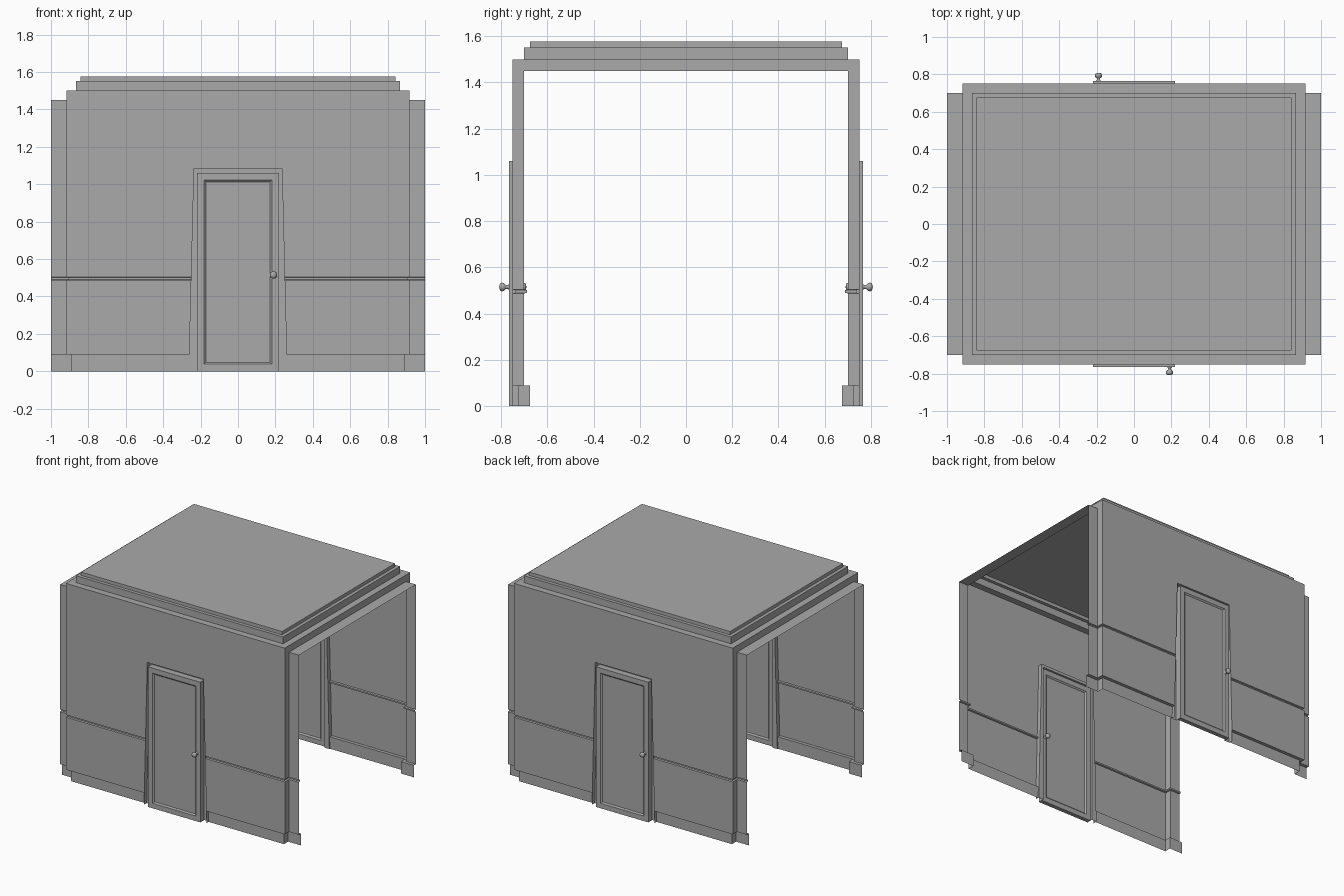
import bpy, bmesh, math
from mathutils import Matrix

cube = bpy.data.objects.get("Cube")
if cube:
    bpy.data.objects.remove(cube, do_unlink=True)

GREY = (0.4, 0.4, 0.4, 1)
plaster = bpy.data.materials.new("plain_grey")
plaster.use_nodes = True
plaster.diffuse_color = GREY
plaster.node_tree.nodes["Principled BSDF"].inputs["Base Color"].default_value = GREY

END_X, BAY_X = 1.0, 0.917      # open end and recessed bay
END_Y, BAY_Y = 0.70, 0.75
END_Z, BAY_Z = 1.45, 1.5
DOOR_X, DOOR_Z = 0.22, 1.061   # door half width and height
CASE_Z = 1.083                 # top of door casing


def add_object(name, bm, mirror=False):
    mesh = bpy.data.meshes.new(name)
    bm.to_mesh(mesh)
    bm.free()
    mesh.materials.append(plaster)
    obj = bpy.data.objects.new(name, mesh)
    bpy.context.collection.objects.link(obj)
    if mirror:
        mod = obj.modifiers.new("mirror", 'MIRROR')
        mod.use_axis = (True, True, False)
    return obj


def grid(bm, rows, skip=lambda i, j: False):
    """Join rows of points into a sheet of quads."""
    verts = [[bm.verts.new(p) for p in row] for row in rows]
    for i in range(len(rows) - 1):
        for j in range(len(rows[0]) - 1):
            if not skip(i, j):
                bm.faces.new((verts[i][j], verts[i][j + 1],
                              verts[i + 1][j + 1], verts[i + 1][j]))


def casing_x(z):
    return 0.262 - 0.027 * min(z / CASE_Z, 1)


# Walls: one sheet whose profile (inward depth, height) makes skirting and rail
profile = [(0.025, 0), (0.025, 0.09), (0, 0.09), (0, 0.487), (0.012, 0.49),
           (0.012, 0.501), (0, 0.504), (0, CASE_Z), (0, END_Z), (0, BAY_Z)]
rows = [[(END_X, -END_Y + d, z), (BAY_X - d, -END_Y + d, z),
         (BAY_X - d, -BAY_Y + d, z), (casing_x(z), -BAY_Y + d, z),
         (0, -BAY_Y + d, z)] for d, z in profile]
bm = bmesh.new()
grid(bm, rows, lambda i, j: (j == 3 and profile[i][1] < CASE_Z) or (j == 0 and i == 8))
add_object("walls", bm, True)

# Lowered ceiling at each open end, with the step up to the bay
bm = bmesh.new()
grid(bm, [[(x, -END_Y, z), (x, 0, z)]
          for x, z in ((END_X, END_Z), (BAY_X, END_Z), (BAY_X, BAY_Z))])
add_object("end_ceiling", bm, True)

# Stepped tray ceiling
steps = [(BAY_X, BAY_Y, BAY_Z), (0.867, 0.70, BAY_Z), (0.867, 0.70, 1.552),
         (0.842, 0.675, 1.552), (0.842, 0.675, 1.577)]
bm = bmesh.new()
grid(bm, [[(x, 0, z), (x, -y, z), (0, -y, z)] for x, y, z in steps])
x, y, z = steps[-1]
grid(bm, [[(x, 0, z), (x, -y, z)], [(0, 0, z), (0, -y, z)]])
add_object("tray_ceiling", bm, True)

# Tapered door casings, open at the back
section = [(1, -BAY_Y), (1, -0.718), (0, -0.718), (0, -0.735)]
rows = []
for foot, centre in ((True, False), (False, False), (False, True)):
    row = []
    for outer, y in section:
        top = CASE_Z if outer else DOOR_Z
        z = 0 if foot else top
        x = 0 if centre else casing_x(z) if outer else DOOR_X
        row.append((x, y, z))
    rows.append(row)
bm = bmesh.new()
grid(bm, rows)
add_object("door_casings", bm, True)


def make_door(name, turn):
    bm = bmesh.new()
    size = Matrix.Diagonal((2 * DOOR_X, 0.032, DOOR_Z, 1))
    bmesh.ops.create_cube(bm, size=1,
                          matrix=Matrix.Translation((0, -0.749, DOOR_Z / 2)) @ size)
    # Sunken panel on both sides
    panels = [f for f in bm.faces if abs(f.normal.y) > 0.9]
    bmesh.ops.inset_individual(bm, faces=panels, thickness=0.054)
    bmesh.ops.inset_individual(bm, faces=panels, thickness=0.014, depth=-0.009)
    bm.transform(turn)
    add_object(name, bm)


def make_knob(name, side, turn):
    # Lathed outline: (radius, distance from door centre)
    outline = [(0.014, 0.014), (0.009, 0.022), (0.009, 0.03), (0.018, 0.038),
               (0.02, 0.047), (0.015, 0.056), (0, 0.059)]
    sides = 10
    rows = []
    for r, d in outline:
        rows.append([(0.19 + r * math.cos(a), -0.749 + side * d, 0.515 + r * math.sin(a))
                     for a in (math.tau * k / sides for k in range(sides + 1))])
    bm = bmesh.new()
    grid(bm, rows)
    bmesh.ops.remove_doubles(bm, verts=bm.verts, dist=0.0001)
    bmesh.ops.recalc_face_normals(bm, faces=bm.faces)
    bm.transform(turn)
    for f in bm.faces:
        f.smooth = True
    add_object(name, bm)


# Matching doors, turned half around for the back
for label, angle in (("front", 0), ("back", math.pi)):
    turn = Matrix.Rotation(angle, 4, 'Z')
    make_door(label + "_door", turn)
    make_knob(label + "_outer_knob", -1, turn)
    make_knob(label + "_inner_knob", 1, turn)
